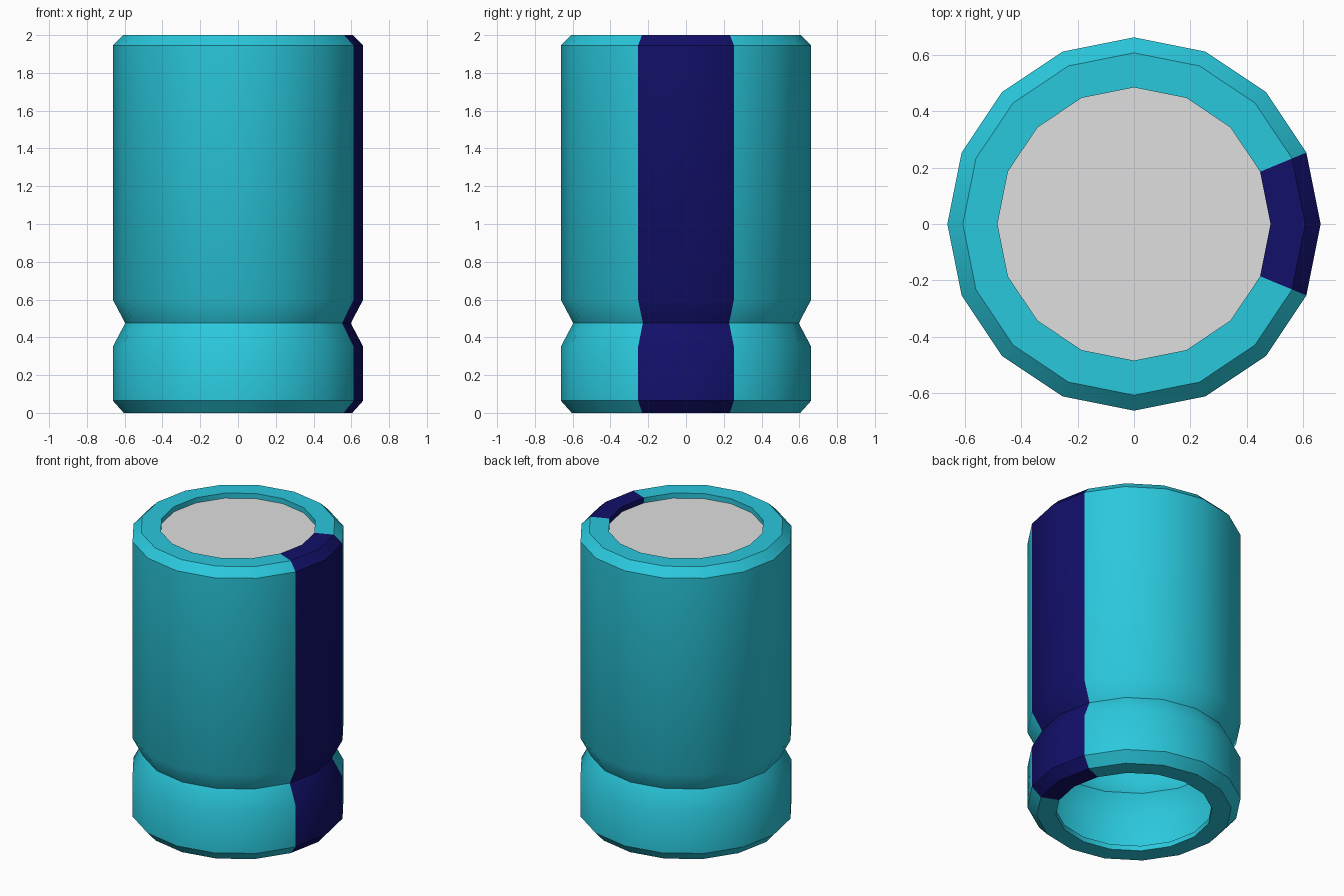
import bpy, bmesh, math

cube = bpy.data.objects.get("Cube")
if cube:
    bpy.data.objects.remove(cube, do_unlink=True)

SIDES = 16


def material(name, rgb):
    m = bpy.data.materials.new(name)
    m.use_nodes = True
    m.diffuse_color = (*rgb, 1)
    m.node_tree.nodes["Principled BSDF"].inputs["Base Color"].default_value = (*rgb, 1)
    return m


teal = material("teal", (0.023, 0.58, 0.72))
navy = material("navy", (0.006, 0.005, 0.14))
grey = material("light grey", (0.74, 0.74, 0.74))


def ring(bm, r, z):
    return [bm.verts.new((r * math.cos(2 * math.pi * i / SIDES),
                          r * math.sin(2 * math.pi * i / SIDES), z))
            for i in range(SIDES)]


def finish(name, bm, mats):
    mesh = bpy.data.meshes.new(name)
    bm.to_mesh(mesh)
    bm.free()
    for m in mats:
        mesh.materials.append(m)
    ob = bpy.data.objects.new(name, mesh)
    bpy.context.collection.objects.link(ob)
    bpy.ops.object.select_all(action="DESELECT")
    ob.select_set(True)
    bpy.context.view_layer.objects.active = ob
    bpy.ops.object.shade_smooth_by_angle(angle=math.radians(30))
    return ob


# Sleeve: thin shell, lipped at both ends and pinched near the base
profile = [(0.485, 0.035), (0.485, 0), (0.605, 0), (0.663, 0.065),
           (0.663, 0.35), (0.597, 0.475), (0.663, 0.60),
           (0.663, 1.945), (0.608, 2), (0.485, 2), (0.485, 1.965)]
bm = bmesh.new()
rings = [ring(bm, r, z) for r, z in profile]
for a, b in zip(rings, rings[1:]):
    for i in range(SIDES):
        j = (i + 1) % SIDES
        f = bm.faces.new((a[i], a[j], b[j], b[i]))
        # Polarity stripe: the two columns that meet at +x
        f.material_index = 1 if i in (0, SIDES - 1) else 0
finish("sleeve", bm, [teal, navy])

# Metal end plate, sunk just below the top lip
bm = bmesh.new()
bm.faces.new(ring(bm, 0.485, 1.965))
finish("top_plate", bm, [grey])
